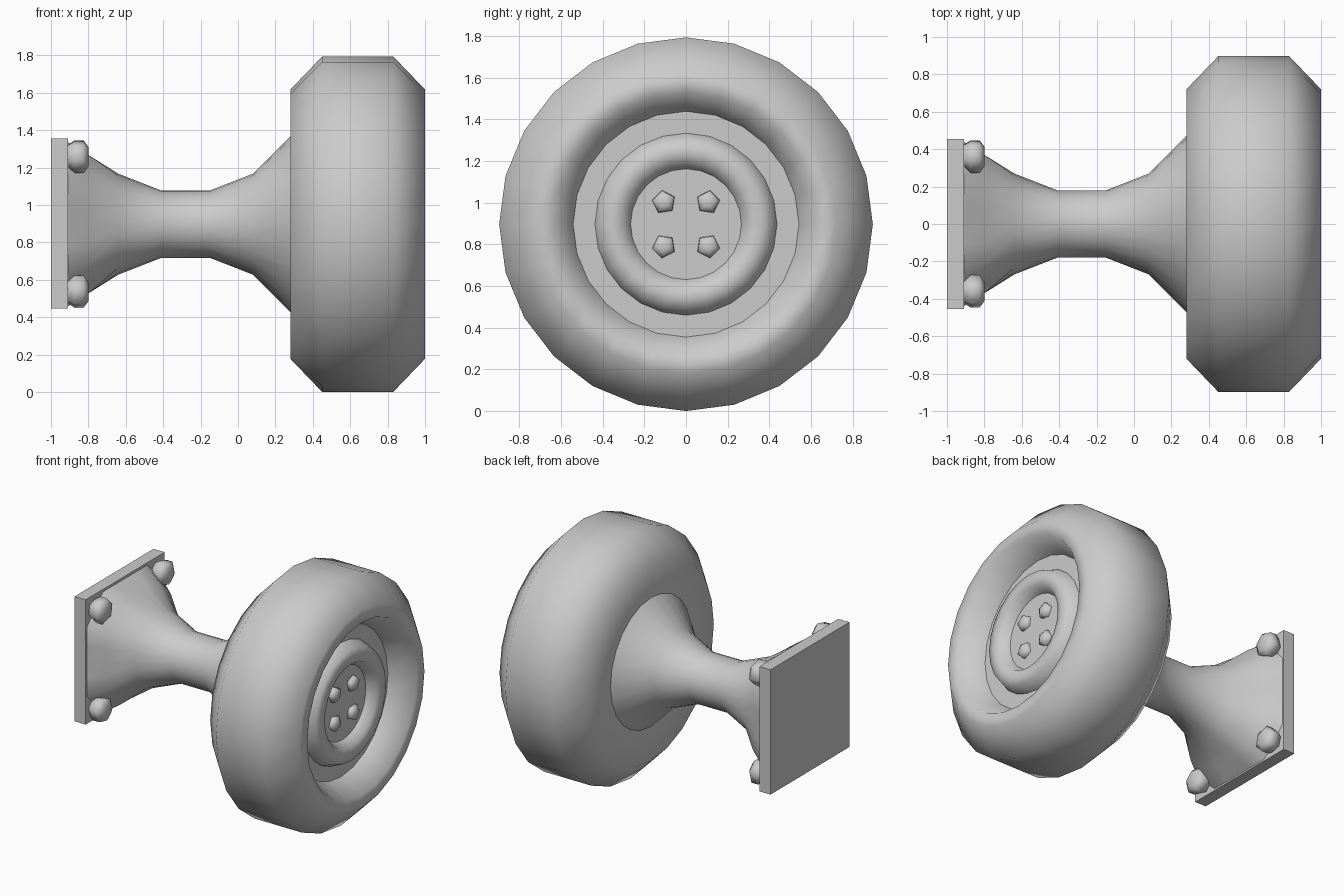
import bpy, math
from math import cos, sin, pi

if "Cube" in bpy.data.objects:
    bpy.data.objects.remove(bpy.data.objects["Cube"])

CZ = 0.897   # axle height
N = 24       # sides of all round parts


def make_object(name, verts, faces, smooth=True):
    me = bpy.data.meshes.new(name)
    me.from_pydata(verts, [], faces)
    me.update()
    me.polygons.foreach_set("use_smooth", [smooth] * len(me.polygons))
    ob = bpy.data.objects.new(name, me)
    bpy.context.collection.objects.link(ob)
    return ob


def loft(name, sections, smooth=True, cap=False, n=N):
    """Skin sections (x, radius, square half size or None, corner cut) along x."""
    verts, faces = [], []
    for x, r, half, cut in sections:
        for i in range(n):
            a = 2 * pi * i / n
            c, s = cos(a), sin(a)
            d = r
            if half:
                d = min(half / max(abs(c), abs(s)), cut / (abs(c) + abs(s)))
            verts.append((x, d * c, CZ + d * s))
    for k in range(len(sections) - 1):
        for i in range(n):
            j = (i + 1) % n
            faces.append((k * n + i, k * n + j, (k + 1) * n + j, (k + 1) * n + i))
    if cap:
        last = (len(sections) - 1) * n
        faces.append(tuple(range(last, last + n)))
    return make_object(name, verts, [f[::-1] for f in faces] if not cap else faces, smooth)


def lathe(name, profile, smooth=True, cap=False):
    ob = loft(name, [(x, r, None, 0) for x, r in profile], smooth, cap)
    return ob


def nut(name, x, y, z, rings, sides, turn):
    """Small faceted nut along x, rings are (x offset, radius)."""
    verts, faces = [], []
    for dx, r in rings:
        for i in range(sides):
            a = turn + 2 * pi * i / sides
            verts.append((x + dx, y + r * cos(a), z + r * sin(a)))
    for k in range(len(rings) - 1):
        for i in range(sides):
            j = (i + 1) % sides
            faces.append((k * sides + i, k * sides + j,
                          (k + 1) * sides + j, (k + 1) * sides + i)[::-1])
    last = (len(rings) - 1) * sides
    faces.append(tuple(range(last, last + sides)))
    return make_object(name, verts, faces)


# tyre
lathe("tyre", [(0.28, 0.46), (0.28, 0.72), (0.45, 0.897), (0.83, 0.897),
               (1.0, 0.72), (1.0, 0.63), (0.83, 0.542)])
# recessed rim, raised hub ring and hub disc
lathe("rim", [(0.83, 0.542), (0.83, 0.437)], smooth=False)
lathe("hub_ring", [(0.83, 0.437), (0.91, 0.405), (0.92, 0.35),
                   (0.91, 0.30), (0.845, 0.266)])
lathe("hub_disc", [(0.83, 0.266), (0.845, 0.266)], smooth=False, cap=True)

# waisted axle, square with cut corners at the plate end
loft("axle", [(-0.91, 0, 0.44, 0.70), (-0.80, 0, 0.37, 0.585),
              (-0.64, 0.27, None, 0), (-0.41, 0.18, None, 0),
              (-0.15, 0.18, None, 0), (0.08, 0.27, None, 0),
              (0.28, 0.47, None, 0)])

# mounting plate
bpy.ops.mesh.primitive_cube_add(size=1, location=(-0.955, 0, CZ + 0.003))
plate = bpy.context.object
plate.name = "mounting_plate"
plate.scale = (0.09, 0.91, 0.91)

# four nuts on the plate corners and four on the hub
for sy in (-1, 1):
    for sz in (-1, 1):
        out = math.atan2(sz, sy)
        nut("plate_nut", -0.91, sy * 0.36, CZ + sz * 0.36,
            [(0, 0.065), (0.035, 0.09), (0.085, 0.09), (0.11, 0.055)], 6, out)
        nut("hub_nut", 0.84, sy * 0.106, CZ + sz * 0.106,
            [(0, 0.058), (0.03, 0.055), (0.045, 0.025)], 5, out + pi)

# consistent outward normals
import bmesh
for ob in bpy.context.collection.objects:
    bm = bmesh.new()
    bm.from_mesh(ob.data)
    if ob.name.startswith(("mounting", "plate_nut", "hub_nut")):
        bmesh.ops.recalc_face_normals(bm, faces=bm.faces)
    else:
        # open lathed shells: orient by the direction of the profile
        bm.normal_update()
        for f in bm.faces:
            c, n = f.calc_center_median(), f.normal
            radial = n.y * c.y + n.z * (c.z - CZ)
            if ob.name in ("rim", "hub_ring"):
                flip = n.x < 0
            elif ob.name == "hub_disc":
                flip = n.x < -0.5 or (abs(n.x) < 0.5 and radial < 0)
            elif ob.name == "tyre":
                flip = n.x * (c.x - 0.64) < -1e-4 if abs(n.x) > 0.3 else radial < 0
            else:
                flip = radial < 0
            if flip:
                f.normal_flip()
    bm.to_mesh(ob.data)
    bm.free()
